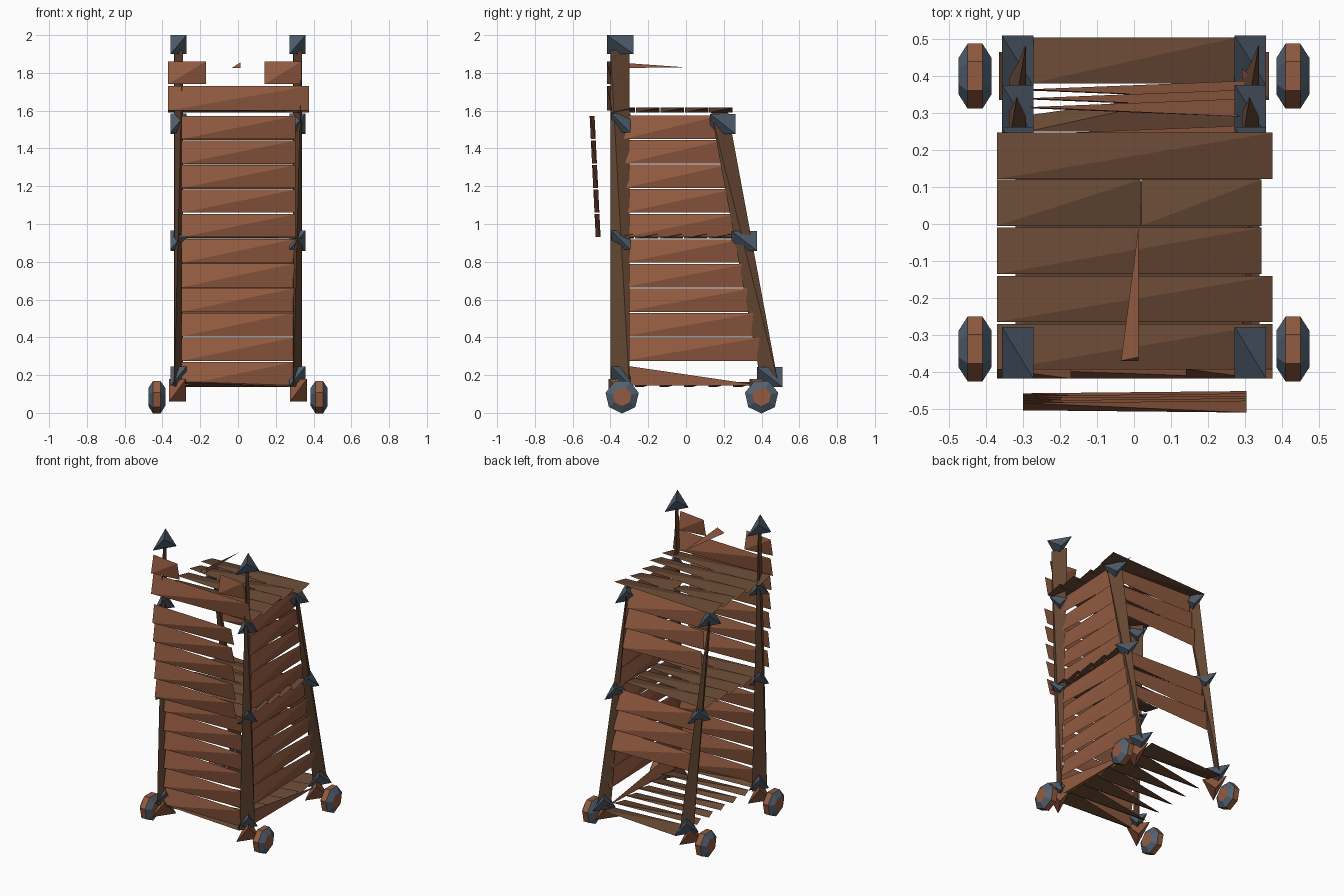
import bpy, math
from mathutils import Vector

if "Cube" in bpy.data.objects:
    bpy.data.objects.remove(bpy.data.objects["Cube"], do_unlink=True)


def material(name, r, g, b):
    m = bpy.data.materials.new(name)
    m.use_nodes = True
    m.diffuse_color = (r, g, b, 1)
    m.node_tree.nodes["Principled BSDF"].inputs["Base Color"].default_value = (r, g, b, 1)
    return m


PLANK = material("red brown plank", 0.29, 0.105, 0.052)
TIMBER = material("dark timber", 0.135, 0.065, 0.034)
METAL = material("blue grey iron", 0.085, 0.12, 0.165)


def build(name, verts, faces, mats):
    me = bpy.data.meshes.new(name)
    me.from_pydata([tuple(v) for v in verts], [], faces)
    for m in mats:
        me.materials.append(m)
    ob = bpy.data.objects.new(name, me)
    bpy.context.collection.objects.link(ob)
    return ob


def tetra(name, a, b, c, d, mat):
    """Closed four-sided chip, wound outwards."""
    a, b, c, d = map(Vector, (a, b, c, d))
    if (b - a).cross(c - a).dot(d - a) > 0:
        b, c = c, b
    return build(name, (a, b, c, d), [(0, 1, 2), (0, 3, 1), (1, 3, 2), (2, 3, 0)], [mat])


def plank(name, bl, br, tr, tl, normal, mat, thick=0.026):
    """Twisted board: one diagonal stands proud of the other."""
    n = Vector(normal) * thick / 2
    corners = [Vector(p) for p in (bl, br, tr, tl)]
    return tetra(name, corners[0] + n, corners[1] - n, corners[2] + n, corners[3] - n, mat)


def chip(name, centre, size, mat, lean=0):
    """Rough block with four corners; lean shifts its top along y."""
    c, h = Vector(centre), Vector(size) / 2
    pts = [c + Vector((sx * h.x, sy * h.y + sz * lean / 2, sz * h.z))
           for sx, sy, sz in ((1, -1, 1), (-1, 1, 1), (1, 1, -1), (-1, -1, -1))]
    return tetra(name, *pts, mat)


def wall(name, x0, x1, z0, z1, y_at, ny, mat=PLANK):
    a, b = (x0, x1) if ny < 0 else (x1, x0)
    plank(name, (a, y_at(z0), z0), (b, y_at(z0), z0), (b, y_at(z1), z1), (a, y_at(z1), z1), (0, ny, 0), mat)


def deck(name, x0, x1, y0, y1, z, taper=1.0):
    y2 = y1 - (y1 - y0) * (1 - taper)
    plank(name, (x0, y0, z), (x1, y0, z), (x1, y1, z), (x0, y2, z), (0, 0, 1), TIMBER)


def back_y(z):
    return 0.18 + (1.58 - z) * 0.185


def front_y(z):
    return -0.37


def rail_y(z):
    return -0.405


def bridge_y(z):
    return -0.465 - (z - 0.93) * 0.05


STEP = 0.13

# Posts, caps, iron brackets and axle blocks
for side, s in (("left", 1), ("right", -1)):
    x = s * 0.315
    chip(f"{side}_front_post", (x, -0.35, 1.03), (0.045, 0.1, 1.78), TIMBER)
    chip(f"{side}_back_post", (x, back_y(0.88), 0.88), (0.045, 0.09, 1.42), TIMBER, lean=-0.263)
    chip(f"{side}_post_cap", (x, -0.348, 1.95), (0.085, 0.14, 0.1), METAL)
    for z in (0.19, 0.91, 1.53):
        chip(f"{side}_back_bracket", (x, back_y(z) + 0.005, z), (0.085, 0.135, 0.105), METAL)
        chip(f"{side}_front_bracket", (x, -0.345, z + 0.005), (0.085, 0.1, 0.1), METAL)
    for y in (-0.345, 0.4):
        chip(f"{side}_axle_block", (s * 0.32, y, 0.12), (0.09, 0.13, 0.12), PLANK)

# Front wall, hanging bridge and rear wall panels
for i in range(6):
    z = 0.145 + i * STEP
    wall("front_plank", -0.3, 0.3, z, z + 0.125, front_y, -1)
for i in range(5):
    z = 0.93 + i * STEP
    wall("bridge_plank", -0.3, 0.305, z, z + 0.122, bridge_y, -1)
for base in (0.53, 1.185):
    for i in range(3):
        z = base + i * STEP
        wall("back_plank", -0.29, 0.3, z, z + 0.125, back_y, 1)

# Left side wall, trimmed along the sloping rear post
for base in (0.275, 0.93):
    for i in range(5):
        z0 = base + i * STEP
        z1 = z0 + 0.124
        plank("side_plank", (0.305, -0.33, z0), (0.305, back_y(z0), z0),
              (0.305, back_y(z1), z1), (0.305, -0.33, z1), (1, 0, 0), PLANK)
tetra("side_sill", (0.315, -0.32, 0.25), (0.315, -0.32, 0.145), (0.315, 0.4, 0.145), (0.285, -0.32, 0.145), PLANK)

# Base floor of tapered boards, then one full board at the rear
for i in range(6):
    y = -0.4 + i * STEP
    deck("base_board", -0.29, 0.29, y, y + 0.125, 0.15, taper=0.35)
deck("base_rear_board", -0.28, 0.28, 0.38, 0.505, 0.15)

# Middle floor
for i in range(5):
    y = -0.4 + i * STEP
    deck("middle_board", -0.32, 0.34, y, y + 0.125, 0.935)

# Top floor, with one row split in two
for y, x0, x1 in ((-0.395, -0.37, 0.375), (-0.265, -0.37, 0.375), (-0.135, -0.37, 0.345),
                  (-0.005, -0.37, 0.018), (-0.005, 0.02, 0.345), (0.122, -0.37, 0.375)):
    deck("top_board", x0, x1, y, y + 0.125, 1.603)

# Parapet and loose splinter
wall("parapet_rail", -0.37, 0.375, 1.6, 1.73, rail_y, -1)
wall("right_merlon", -0.37, -0.17, 1.74, 1.86, rail_y, -1)
wall("left_merlon", 0.14, 0.335, 1.74, 1.86, rail_y, -1)
tetra("splinter", (-0.035, -0.37, 1.825), (0.012, -0.37, 1.825), (0.012, -0.36, 1.855), (0.012, -0.01, 1.83), PLANK)


# Wheels: brown tread and faces, iron bevels
def wheel(name, x, y, n=7):
    rings = ((-0.045, 0.05), (-0.02, 0.09), (0.02, 0.09), (0.045, 0.05))
    verts = [(x + dx, y + r * math.sin(k * math.tau / n), 0.087 - r * math.cos(k * math.tau / n))
             for dx, r in rings for k in range(n)]
    faces = [(j * n + k, (j + 1) * n + k, (j + 1) * n + (k + 1) % n, j * n + (k + 1) % n)
             for j in range(3) for k in range(n)]
    faces += [tuple(range(n)), tuple(reversed(range(3 * n, 4 * n)))]
    ob = build(name, verts, faces, [PLANK, METAL])
    for p in ob.data.polygons:
        p.material_index = int(0.2 < abs(p.normal.x) < 0.95)


for side, s in (("left", 1), ("right", -1)):
    wheel(f"{side}_front_wheel", s * 0.43, -0.338)
    wheel(f"{side}_back_wheel", s * 0.43, 0.4)
